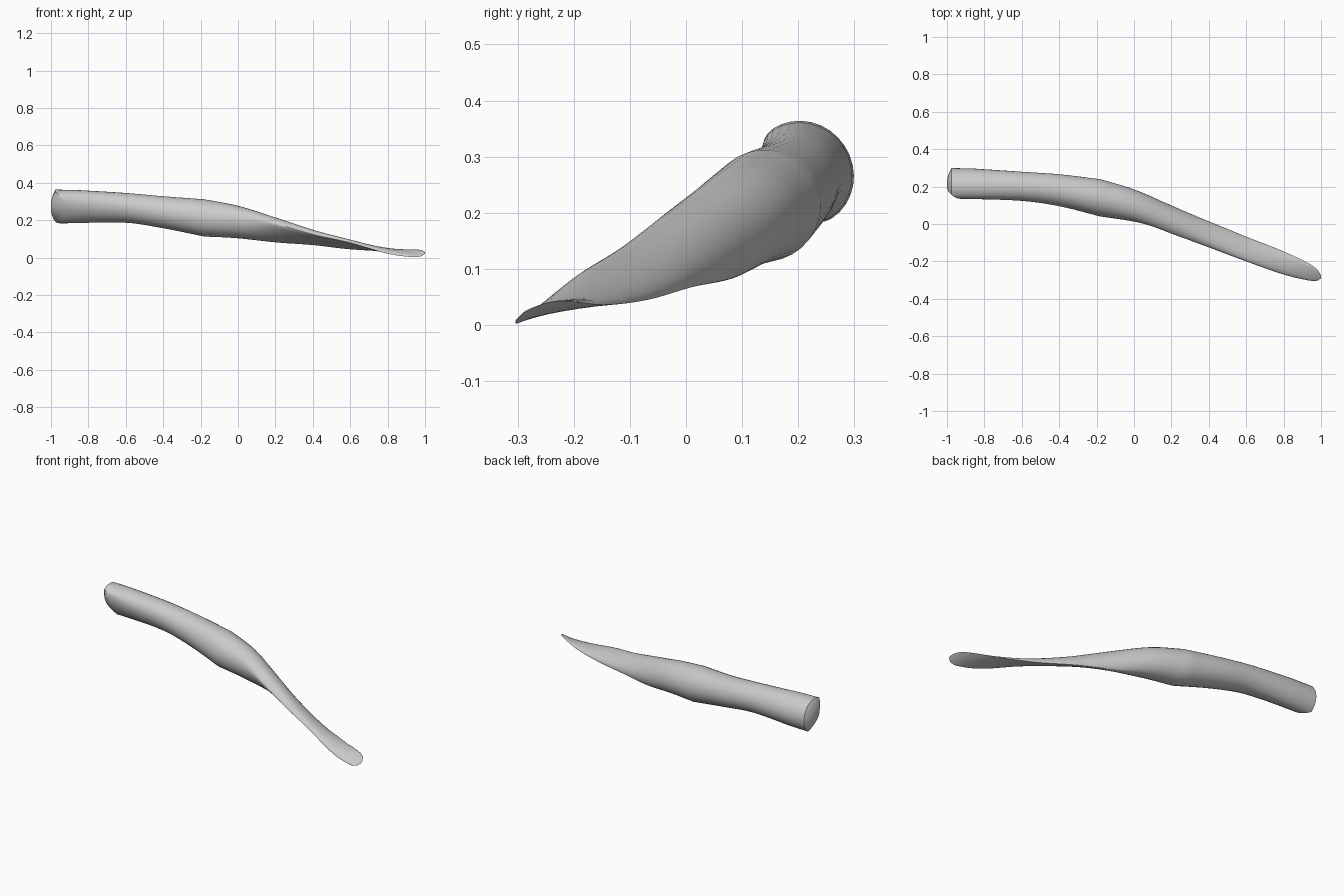
import bpy, bmesh, math
from mathutils import Vector

if "Cube" in bpy.data.objects:
    bpy.data.objects.remove(bpy.data.objects["Cube"])

# Lens-shaped sections: x, front edge (y, z), back edge (y, z), upper bulge, lower bulge
SECTIONS = [
    (-0.90, 0.155, 0.350, 0.260, 0.190, 0.090, 0.060),
    (-0.60, 0.150, 0.330, 0.248, 0.200, 0.080, 0.072),
    (-0.40, 0.125, 0.309, 0.235, 0.176, 0.086, 0.084),
    (-0.18, 0.075, 0.288, 0.205, 0.137, 0.100, 0.100),
    (0.00, 0.035, 0.255, 0.155, 0.120, 0.090, 0.075),
    (0.20, -0.050, 0.185, 0.085, 0.085, 0.078, 0.022),
    (0.40, -0.125, 0.125, 0.012, 0.068, 0.048, 0.006),
    (0.60, -0.200, 0.080, -0.068, 0.045, 0.030, 0.003),
    (0.80, -0.270, 0.022, -0.147, 0.036, 0.022, 0.002),
    (0.93, -0.301, 0.003, -0.208, 0.042, 0.010, 0.001),
    (0.98, -0.303, 0.008, -0.243, 0.040, 0.005, 0.001),
    (1.00, -0.290, 0.022, -0.275, 0.030, 0.001, 0.001),
]
BEND = 3      # section where the outline has a slight kink
SIDES = 32


def ring(sec, scale=1.0):
    """Two half ellipses sharing the front-to-back chord."""
    x, fy, fz, gy, gz, up, low = sec
    mid = Vector((0, (fy + gy) / 2, (fz + gz) / 2))
    half = Vector((0, gy - fy, gz - fz)) / 2
    n = Vector((0, -half.z, half.y)).normalized()
    pts = []
    for i in range(SIDES):
        a = 2 * math.pi * i / SIDES
        h = up if math.sin(a) > 0 else low
        p = mid + (half * math.cos(a) + n * h * math.sin(a)) * scale
        pts.append(Vector((x, p.y, p.z)))
    return pts


def spline(secs, steps=6):
    """Smooth in-between sections."""
    out = []
    for i in range(len(secs) - 1):
        b, c = secs[i], secs[i + 1]
        h = c[0] - b[0]
        for s in range(steps):
            t = s / steps
            row = []
            for k in range(len(b)):
                d = (c[k] - b[k]) / h
                m0 = (c[k] - secs[i - 1][k]) / (c[0] - secs[i - 1][0]) if i else d
                m1 = ((secs[i + 2][k] - b[k]) / (secs[i + 2][0] - b[0])
                      if i + 2 < len(secs) else d)
                v = ((2*t**3 - 3*t**2 + 1) * b[k] + (t**3 - 2*t*t + t) * h * m0
                     + (3*t*t - 2*t**3) * c[k] + (t**3 - t*t) * h * m1)
                row.append(v)
            row[5], row[6] = max(row[5], 0.001), max(row[6], 0.001)
            out.append(tuple(row))
    return out + [secs[-1]]


# Rounded end cap: a dome slanted towards the front
rings = []
for s in (0.15, 0.35, 0.55, 0.75, 0.9, 1.0):
    pts = ring(SECTIONS[0], s)
    for i, p in enumerate(pts):
        front = max(0.0, -math.sin(2 * math.pi * i / SIDES))
        p.x = -1.0 + (0.025 + 0.065 * front) * s ** 2.5
    rings.append(pts)

# Body and flattened tip
body = spline(SECTIONS[:BEND + 1])[:-1] + spline(SECTIONS[BEND:])
rings += [ring(s) for s in body[1:]]

bm = bmesh.new()
loops = [[bm.verts.new(p) for p in r] for r in rings]
for a, b in zip(loops, loops[1:]):
    for i in range(SIDES):
        j = (i + 1) % SIDES
        bm.faces.new((a[i], a[j], b[j], b[i]))
bm.faces.new(loops[0])
bm.faces.new(loops[-1])
bmesh.ops.recalc_face_normals(bm, faces=bm.faces)
mesh = bpy.data.meshes.new("curved_handle")
bm.to_mesh(mesh)
bm.free()

grey = bpy.data.materials.new("plain_grey")
grey.diffuse_color = (0.6, 0.6, 0.6, 1)
grey.use_nodes = True
grey.node_tree.nodes["Principled BSDF"].inputs["Base Color"].default_value = grey.diffuse_color
mesh.materials.append(grey)
handle = bpy.data.objects.new("curved_handle", mesh)
bpy.context.collection.objects.link(handle)
bpy.context.view_layer.objects.active = handle
handle.select_set(True)
bpy.ops.object.shade_smooth_by_angle(angle=math.radians(35))
